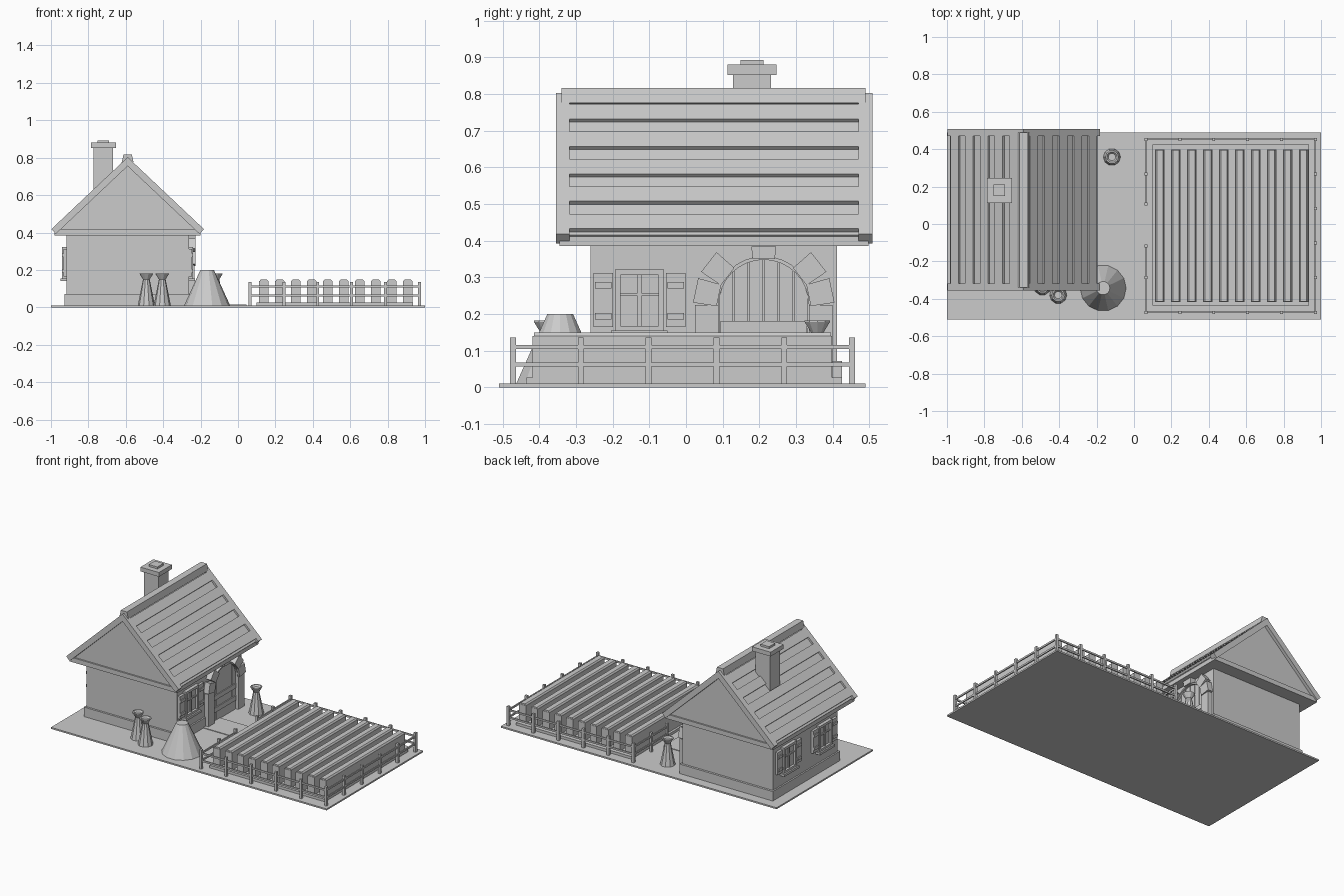
import bpy, bmesh, math
from mathutils import Vector

cube = bpy.data.objects.get("Cube")
if cube:
    bpy.data.objects.remove(cube, do_unlink=True)

grey = bpy.data.materials.new("plain_grey")
grey.use_nodes = True
grey.diffuse_color = (0.6, 0.6, 0.6, 1)
grey.node_tree.nodes["Principled BSDF"].inputs["Base Color"].default_value = (0.6, 0.6, 0.6, 1)


def finish(name, bm):
    bmesh.ops.recalc_face_normals(bm, faces=bm.faces)
    mesh = bpy.data.meshes.new(name)
    bm.to_mesh(mesh)
    bm.free()
    mesh.materials.append(grey)
    obj = bpy.data.objects.new(name, mesh)
    bpy.context.collection.objects.link(obj)
    return obj


def extrude(name, points, axis, a, b):
    """Closed profile swept along one axis; profile is (x, z) for y or (y, z) for x."""
    bm = bmesh.new()
    place = (lambda u, v, d: (u, d, v)) if axis == "y" else (lambda u, v, d: (d, u, v))
    near = [bm.verts.new(place(u, v, a)) for u, v in points]
    far = [bm.verts.new(place(u, v, b)) for u, v in points]
    bm.faces.new(near)
    bm.faces.new(far)
    for i in range(len(points)):
        j = (i + 1) % len(points)
        bm.faces.new((near[i], near[j], far[j], far[i]))
    return finish(name, bm)


def box(name, x0, x1, y0, y1, z0, z1):
    return extrude(name, [(x0, z0), (x1, z0), (x1, z1), (x0, z1)], "y", y0, y1)


def lathe(name, x, y, profile, sides):
    """Stack of rings, closed at both ends."""
    bm = bmesh.new()
    rings = []
    for r, z in profile:
        angles = [math.tau * i / sides for i in range(sides)]
        rings.append([bm.verts.new((x + r * math.cos(a), y + r * math.sin(a), z)) for a in angles])
    for low, high in zip(rings, rings[1:]):
        for i in range(sides):
            j = (i + 1) % sides
            bm.faces.new((low[i], low[j], high[j], high[i]))
    bm.faces.new(rings[0])
    bm.faces.new(rings[-1])
    return finish(name, bm)


# Ground and path
G = 0.01
box("ground", -1, 1, -0.51, 0.49, 0, G)
box("path", -0.26, 0.045, 0, 0.17, G, 0.014)

# House body
CX = -0.59
WALL = 0.328
box("walls", CX - WALL, CX + WALL, -0.26, 0.412, G, 0.39)
box("plinth", CX - WALL - 0.01, CX + WALL + 0.01, -0.273, 0.426, G, 0.072)
box("eave_slab", CX - 0.39, CX + 0.39, -0.345, 0.497, 0.385, 0.415)
extrude("gable", [(CX - 0.385, 0.41), (CX + 0.385, 0.41), (CX, 0.77)], "y", -0.335, 0.487)

# Roof slopes: boards, barge boards and raised slats
APEX, EAVE = Vector((0, 0.803)), Vector((0.408, 0.418))
DOWN = (EAVE - APEX).normalized()
OUT = Vector((-DOWN.y, DOWN.x))


def slope_strip(name, side, t0, t1, low, high, y0, y1):
    corners = [(t0, low), (t1, low), (t1, high), (t0, high)]
    pts = [APEX.lerp(EAVE, t) + OUT * h for t, h in corners]
    extrude(name, [(CX + side * p.x, p.y) for p in pts], "y", y0, y1)


for side, label in ((1, "left"), (-1, "right")):
    slope_strip(label + "_roof_boards", side, 0.0, 0.985, -0.033, -0.012, -0.32, 0.472)
    slope_strip(label + "_front_barge", side, 0.0, 1.0, -0.035, 0, -0.355, -0.318)
    slope_strip(label + "_back_barge", side, 0.0, 1.0, -0.035, 0, 0.47, 0.508)
    for k in range(5):
        t = 0.08 + 0.194 * k
        slope_strip(label + "_roof_slat", side, t, t + 0.105, -0.014, 0, -0.318, 0.47)
extrude("ridge_cap", [(CX - 0.032, 0.775), (CX - 0.022, 0.817), (CX + 0.022, 0.817),
                      (CX + 0.032, 0.775), (CX, 0.79)], "y", -0.34, 0.49)

# Chimney
for name, half, z0, z1 in (("chimney_shaft", 0.052, 0.55, 0.855),
                           ("chimney_cap", 0.067, 0.852, 0.88),
                           ("chimney_pot", 0.031, 0.88, 0.893)):
    box(name, -0.72 - half, -0.72 + half, 0.18 - half, 0.18 + half, z0, z1)


# Shuttered windows
def window(label, side, yc):
    def part(name, y0, y1, z0, z1, depth):
        xs = sorted((CX + side * (WALL - 0.005), CX + side * (WALL + depth)))
        box(label + name, *xs, yc + y0, yc + y1, z0, z1)

    part("_pane", -0.055, 0.055, 0.16, 0.31, 0.006)
    for s in (-1, 1):
        a, b = sorted((s * 0.052, s * 0.067))
        part("_frame_side", a, b, 0.152, 0.322, 0.022)
        a, b = sorted((s * 0.072, s * 0.125))
        part("_shutter", a, b, 0.165, 0.312, 0.016)
        for z in (0.185, 0.27):
            part("_shutter_batten", a + 0.004, b - 0.004, z, z + 0.018, 0.022)
    for z in (0.152, 0.306):
        part("_frame_rail", -0.052, 0.052, z, z + 0.016, 0.022)
    part("_upright_bar", -0.005, 0.005, 0.165, 0.308, 0.014)
    part("_cross_bar", -0.052, 0.052, 0.249, 0.258, 0.014)
    part("_sill", -0.077, 0.077, 0.14, 0.155, 0.032)


window("left_window", 1, -0.127)
window("right_front_window", -1, -0.11)
window("right_back_window", -1, 0.26)

# Arched door with planks
DY, SPRING, R = 0.212, 0.225, 0.123
WX = CX + WALL


def arch_z(y):
    return SPRING + math.sqrt(max(0, R * R - (y - DY) ** 2))


arc = [(DY + R * math.cos(math.pi * i / 16), SPRING + R * math.sin(math.pi * i / 16)) for i in range(17)]
extrude("door_back", arc + [(DY - R, G), (DY + R, G)], "x", WX - 0.005, WX + 0.006)
for k in range(6):
    y0 = DY - R + 0.041 * k + 0.002
    y1 = y0 + 0.037
    top = [(y1 + (y0 - y1) * i / 4, arch_z(y1 + (y0 - y1) * i / 4)) for i in range(5)]
    extrude("door_plank", [(y0, G), (y1, G)] + top, "x", WX, WX + 0.012)
for z in (0.07, 0.15):
    box("door_brace", WX, WX + 0.018, DY - R + 0.005, DY + R - 0.005, z, z + 0.031)

# Stone door surround
outer = [(DY + (y - DY) * 1.08, SPRING + (z - SPRING) * 1.08) for y, z in reversed(arc)]
extrude("door_arch_band", arc + outer, "x", WX - 0.005, WX + 0.024)
for s in (-1, 1):
    y0, y1 = sorted((DY + s * R, DY + s * 0.187))
    box("door_jamb", WX - 0.005, WX + 0.03, y0, y1, G, SPRING)
for angle in (12, 38, 90, 142, 168):
    a = math.radians(angle)
    radial, along = Vector((math.cos(a), math.sin(a))), Vector((-math.sin(a), math.cos(a)))
    centre = Vector((DY, SPRING))
    reach = 0.159 if angle == 90 else 0.19
    pts = [centre + radial * r + along * w for r, w in
           ((R + 0.002, -0.03), (reach, -0.034), (reach, 0.034), (R + 0.002, 0.03))]
    extrude("arch_stone", [tuple(p) for p in pts], "x", WX - 0.005, WX + 0.036)

# Vases and the large mound
for x, y in ((-0.49, -0.335), (-0.405, -0.38), (-0.118, 0.358)):
    lathe("vase", x, y, [(0.046, G), (0.018, 0.15), (0.036, 0.178), (0.036, 0.182),
                         (0.028, 0.182), (0.02, 0.172)], 10)
lathe("mound", -0.165, -0.343, [(0.123, G), (0.036, 0.2)], 14)

# Garden bed with planted rows
box("garden_bed", 0.098, 0.935, -0.435, 0.426, G, 0.027)
for k in range(10):
    x = 0.138 + 0.0855 * k
    box("garden_row", x - 0.025, x + 0.025, -0.418, 0.398, 0.02, 0.14)
    extrude("row_top", [(x - 0.025, 0.138), (x + 0.025, 0.138), (x + 0.016, 0.149), (x - 0.016, 0.149)],
            "y", -0.415, 0.396)

# Fence with a gate gap on the house side
X0, X1, Y0, Y1 = 0.064, 0.97, -0.472, 0.453
GATE = (-0.118, 0.107)
spots = set()
for k in range(6):
    x, y = X0 + (X1 - X0) * k / 5, Y0 + (Y1 - Y0) * k / 5
    gate_y = {2: GATE[0], 3: GATE[1]}.get(k, y)
    spots |= {(x, Y0), (x, Y1), (X1, y), (X0, gate_y)}
for x, y in sorted(spots):
    box("fence_post", x - 0.008, x + 0.008, y - 0.008, y + 0.008, G, 0.136)
for z in (0.057, 0.105):
    for y in (Y0, Y1):
        box("fence_rail", X0, X1, y - 0.004, y + 0.004, z, z + 0.011)
    for x, y0, y1 in ((X1, Y0, Y1), (X0, Y0, GATE[0]), (X0, GATE[1], Y1)):
        box("fence_rail", x - 0.004, x + 0.004, y0, y1, z, z + 0.011)
